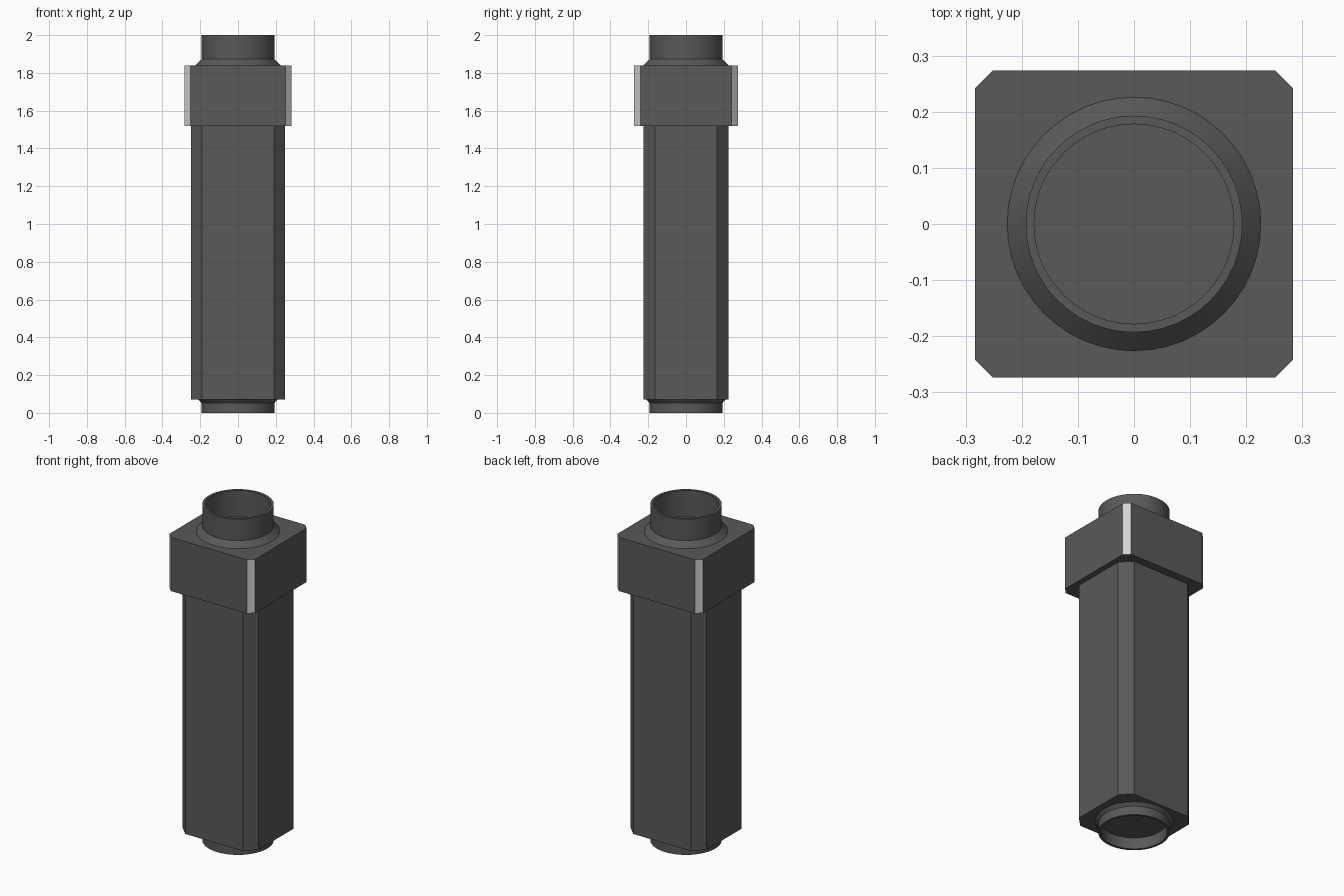
import bpy, bmesh, math

cube = bpy.data.objects.get("Cube")
if cube:
    bpy.data.objects.remove(cube, do_unlink=True)


def material(name, value):
    mat = bpy.data.materials.new(name)
    colour = (value, value, value, 1)
    mat.diffuse_color = colour
    mat.use_nodes = True
    mat.node_tree.nodes["Principled BSDF"].inputs["Base Color"].default_value = colour
    return mat


DARK = material("dark grey", 0.1)
LIGHT = material("light grey", 0.65)


def finish(bm, name, mats):
    bmesh.ops.recalc_face_normals(bm, faces=bm.faces)
    mesh = bpy.data.meshes.new(name)
    bm.to_mesh(mesh)
    bm.free()
    for mat in mats:
        mesh.materials.append(mat)
    obj = bpy.data.objects.new(name, mesh)
    bpy.context.collection.objects.link(obj)
    return obj


def chamfered_block(name, hx, hy, cut, z0, z1, mats):
    """Upright block with its four vertical corners cut at 45 degrees."""
    bm = bmesh.new()
    corners = []
    for sx, sy in ((1, 1), (-1, 1), (-1, -1), (1, -1)):
        pair = [(sx * hx, sy * (hy - cut)), (sx * (hx - cut), sy * hy)]
        corners += pair if sx * sy > 0 else pair[::-1]
    base = bm.faces.new([bm.verts.new((x, y, z0)) for x, y in corners])
    top = bmesh.ops.extrude_face_region(bm, geom=[base], use_keep_orig=True)["geom"]
    bmesh.ops.translate(bm, vec=(0, 0, z1 - z0),
                        verts=[v for v in top if isinstance(v, bmesh.types.BMVert)])
    # Corner cuts take the last material
    bm.normal_update()
    for f in bm.faces:
        if abs(f.normal.x) > 0.1 and abs(f.normal.y) > 0.1:
            f.material_index = len(mats) - 1
    return finish(bm, name, mats)


def turned_part(name, profile, sides=48):
    """Spin a profile of (radius, height) points about the vertical axis."""
    bm = bmesh.new()
    verts = [bm.verts.new((r, 0, z)) for r, z in profile]
    edges = [bm.edges.new(pair) for pair in zip(verts, verts[1:])]
    bmesh.ops.spin(bm, geom=verts + edges, cent=(0, 0, 0), axis=(0, 0, 1),
                   angle=math.tau, steps=sides, use_merge=True)
    bmesh.ops.remove_doubles(bm, verts=bm.verts, dist=0.0001)
    obj = finish(bm, name, [DARK])
    bpy.ops.object.select_all(action="DESELECT")
    obj.select_set(True)
    bpy.context.view_layer.objects.active = obj
    bpy.ops.object.shade_smooth_by_angle(angle=math.radians(30))
    return obj


# Long body and wider head with pale corner cuts
chamfered_block("body", 0.25, 0.225, 0.06, 0.07, 1.52, [DARK])
chamfered_block("head", 0.283, 0.274, 0.032, 1.52, 1.84, [DARK, LIGHT])

# Open collars with a flared foot, closed at the bottom of the bore
turned_part("top_collar", [(0.226, 1.84), (0.193, 1.873), (0.193, 2.0),
                           (0.178, 2.0), (0.178, 1.842), (0, 1.842)])
turned_part("bottom_collar", [(0.21, 0.07), (0.193, 0.052), (0.193, 0),
                              (0.178, 0), (0.178, 0.068), (0, 0.068)])
